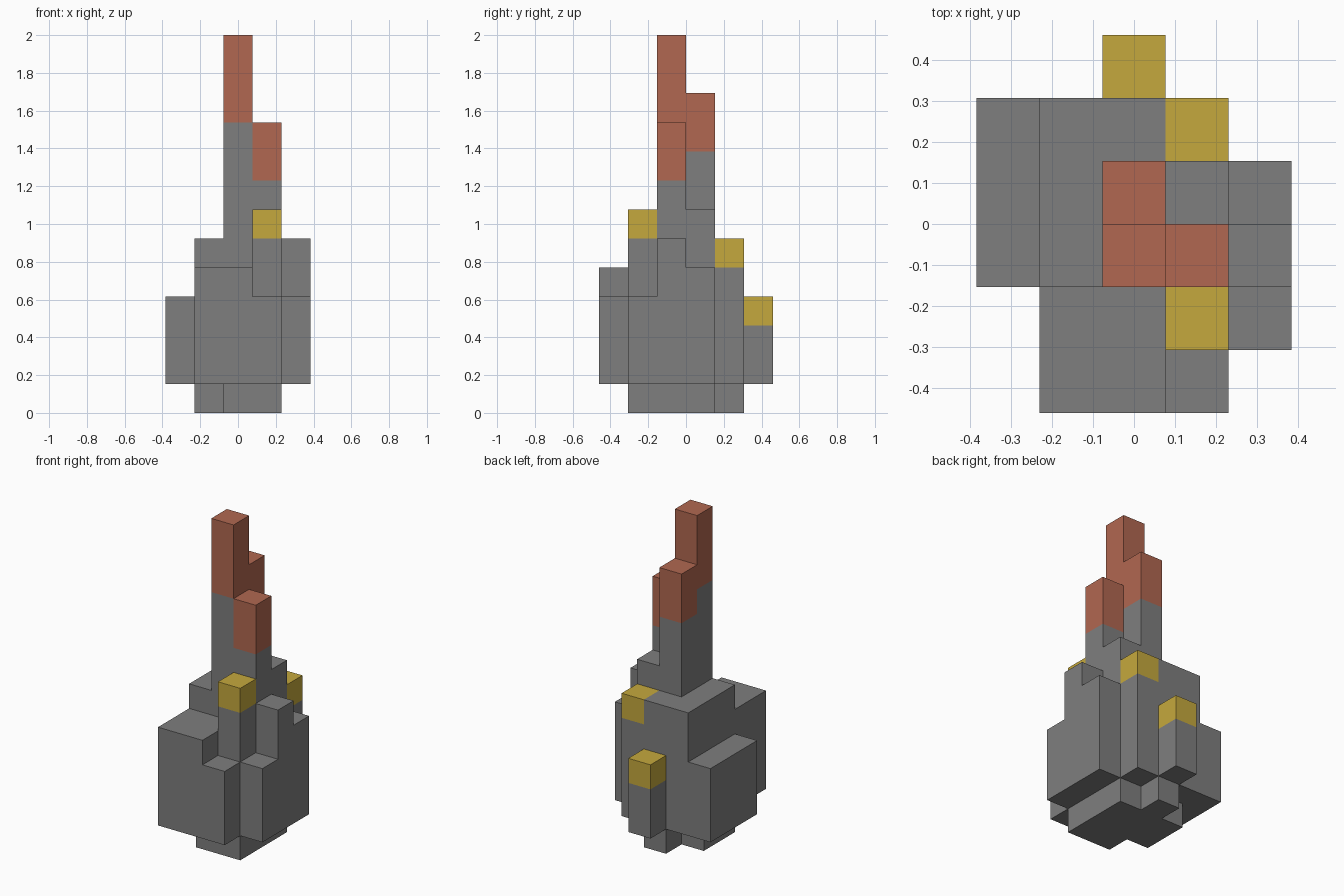
import bpy
import bmesh
from mathutils import Vector

cube = bpy.data.objects.get("Cube")
if cube:
    bpy.data.objects.remove(cube, do_unlink=True)

UNIT = 2 / 13  # edge of one block


def material(name, rgb):
    mat = bpy.data.materials.new(name)
    mat.use_nodes = True
    mat.diffuse_color = (*rgb, 1)
    mat.node_tree.nodes["Principled BSDF"].inputs["Base Color"].default_value = (*rgb, 1)
    return mat


grey = material("stone grey", (0.21, 0.21, 0.21))
red = material("roof red", (0.44, 0.137, 0.082))
yellow = material("lamp yellow", (0.56, 0.395, 0.047))


def blocks(x0, x1, y0, y1, z0, z1):
    """All grid blocks in a box, upper bounds excluded."""
    return {(x, y, z) for x in range(x0, x1) for y in range(y0, y1) for z in range(z0, z1)}


# Each part is a set of blocks: columns x 0-4, rows y 0-5, levels z 0-12
parts = {
    "foot": (grey, blocks(2, 4, 1, 4, 0, 1) | blocks(1, 2, 2, 4, 0, 1) | blocks(2, 3, 4, 5, 0, 1)),
    "main_body": (grey, blocks(1, 3, 2, 5, 1, 6) | blocks(3, 4, 2, 4, 1, 6) | blocks(3, 4, 4, 5, 1, 5)),
    "front_body": (grey, blocks(1, 3, 0, 2, 1, 5) | blocks(3, 4, 0, 1, 1, 4)),
    "right_wing": (grey, blocks(0, 1, 2, 5, 1, 4)),
    "left_wing": (grey, blocks(4, 5, 1, 2, 1, 4) | blocks(4, 5, 2, 3, 1, 6) | blocks(4, 5, 3, 4, 1, 5)),
    "front_post": (grey, blocks(3, 4, 1, 2, 1, 6)),
    "back_post": (grey, blocks(2, 3, 5, 6, 1, 3)),
    "tower": (grey, blocks(2, 3, 2, 3, 6, 10) | blocks(2, 3, 3, 4, 6, 9)
              | blocks(3, 4, 2, 3, 6, 8) | blocks(3, 4, 3, 4, 6, 7)),
    "tall_tower_top": (red, blocks(2, 3, 2, 3, 10, 13)),
    "back_tower_top": (red, blocks(2, 3, 3, 4, 9, 11)),
    "left_tower_top": (red, blocks(3, 4, 2, 3, 8, 10)),
    "front_lamp": (yellow, blocks(3, 4, 1, 2, 6, 7)),
    "side_lamp": (yellow, blocks(3, 4, 4, 5, 5, 6)),
    "back_lamp": (yellow, blocks(2, 3, 5, 6, 3, 4)),
}
solid = set().union(*(cells for _, cells in parts.values()))


def build(name, mat, cells):
    """Skin the outer faces of a part, leaving out faces against other blocks."""
    bm = bmesh.new()
    for cell in sorted(cells):
        for axis in range(3):
            for sign in (-1, 1):
                normal = Vector((0, 0, 0))
                normal[axis] = sign
                if tuple(int(c + n) for c, n in zip(cell, normal)) in solid:
                    continue
                u, v = Vector((0, 0, 0)), Vector((0, 0, 0))
                u[(axis + 1) % 3] = 0.5
                v[(axis + 2) % 3] = 0.5 * sign
                mid = Vector(cell) + Vector((-2, -2.5, 0.5)) + normal / 2
                corners = (mid - u - v, mid + u - v, mid + u + v, mid - u + v)
                bm.faces.new([bm.verts.new(c * UNIT) for c in corners])
    bmesh.ops.remove_doubles(bm, verts=bm.verts, dist=0.001)
    bmesh.ops.dissolve_limit(bm, angle_limit=0.01, verts=bm.verts, edges=bm.edges)
    mesh = bpy.data.meshes.new(name)
    bm.to_mesh(mesh)
    bm.free()
    mesh.materials.append(mat)
    bpy.context.collection.objects.link(bpy.data.objects.new(name, mesh))


for part_name, (mat, cells) in parts.items():
    build(part_name, mat, cells)
